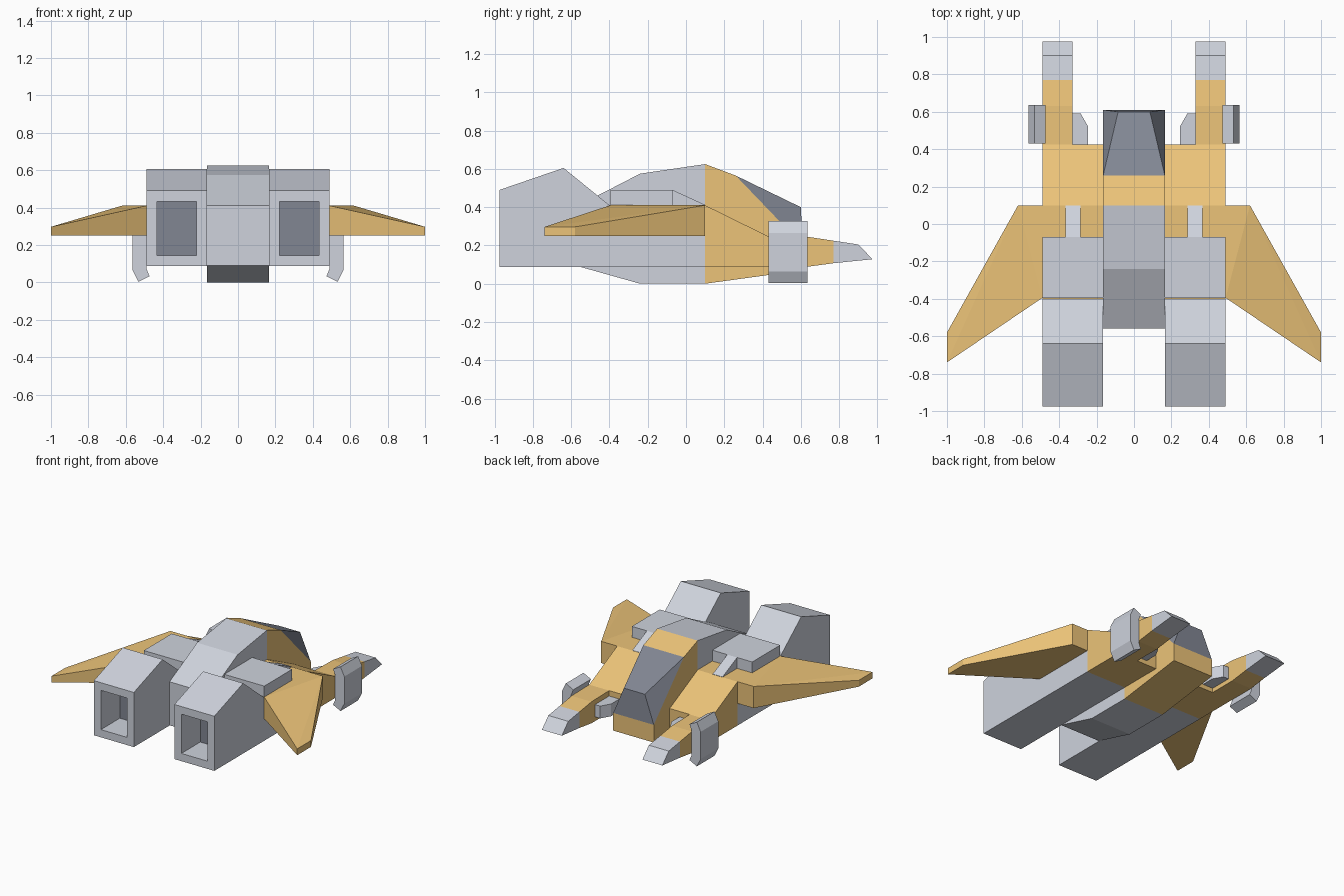
import bpy, bmesh

if "Cube" in bpy.data.objects:
    bpy.data.objects.remove(bpy.data.objects["Cube"])


def material(name, rgb):
    m = bpy.data.materials.new(name)
    m.diffuse_color = (*rgb, 1)
    m.use_nodes = True
    m.node_tree.nodes["Principled BSDF"].inputs["Base Color"].default_value = m.diffuse_color
    return m


GREY = material("light_grey", (0.62, 0.65, 0.72))
YELLOW = material("yellow", (0.84, 0.55, 0.19))
DARK = material("dark_grey", (0.22, 0.24, 0.29))


def finish(name, bm, mirror=True, pick=lambda c, n: 0):
    """Colour faces by position, make the object, mirror it across x."""
    bmesh.ops.recalc_face_normals(bm, faces=bm.faces)
    for f in bm.faces:
        f.material_index = pick(f.calc_center_median(), f.normal)
    me = bpy.data.meshes.new(name)
    bm.to_mesh(me)
    bm.free()
    for m in (GREY, YELLOW, DARK):
        me.materials.append(m)
    ob = bpy.data.objects.new(name, me)
    bpy.context.collection.objects.link(ob)
    if mirror:
        ob.modifiers.new("Mirror", 'MIRROR')
    return ob


def solid(verts, faces):
    bm = bmesh.new()
    vs = [bm.verts.new(v) for v in verts]
    for f in faces:
        bm.faces.new([vs[i] for i in f])
    bmesh.ops.recalc_face_normals(bm, faces=bm.faces)
    return bm


def prism(low, high, cut=None):
    """Join two matching outlines; optionally split the result at y = cut."""
    n = len(low)
    faces = [list(range(n)), list(range(n, 2 * n))]
    faces += [(i, (i + 1) % n, n + (i + 1) % n, n + i) for i in range(n)]
    bm = solid(low + high, faces)
    if cut is not None:
        bmesh.ops.bisect_plane(bm, geom=bm.verts[:] + bm.edges[:] + bm.faces[:],
                               dist=1e-5, plane_co=(0, cut, 0), plane_no=(0, 1, 0))
    return bm


def side_prism(x0, x1, yz, cut=None):
    return prism([(x0, y, z) for y, z in yz], [(x1, y, z) for y, z in yz], cut)


# Central fuselage, open where the canopy sits
W = 0.165
bm = side_prism(-W, W, [(-.56, .09), (-.24, 0), (.1, 0), (.61, .07), (.61, .2),
                        (.26, .565), (.1, .625), (-.24, .575), (-.56, .41)], .1)
hole = [f for f in bm.faces if f.normal.y > .5 and f.normal.z > .5]
bmesh.ops.delete(bm, geom=hole, context='FACES_ONLY')
finish("fuselage", bm, False, lambda c, n: int(c.y > .1))

# Faceted canopy
bm = solid([(-W, .26, .565), (W, .26, .565), (.085, .6, .4), (-.085, .6, .4),
            (-W, .61, .2), (W, .61, .2)],
           [(0, 1, 2, 3), (3, 2, 5, 4), (0, 3, 4), (1, 5, 2)])
finish("canopy", bm, False, lambda c, n: 2)

# Engine block and shoulder with recessed nozzle
bm = side_prism(W, .49, [(-.975, .088), (-.975, .49), (-.64, .605), (-.4, .41),
                         (.1, .41), (.425, .25), (.425, .088)], .1)
rear = [f for f in bm.faces if f.normal.y < -.9]
bmesh.ops.inset_individual(bm, faces=rear, thickness=.08)
out = bmesh.ops.extrude_discrete_faces(bm, faces=rear)
for f in out["faces"]:
    bmesh.ops.translate(bm, verts=f.verts[:], vec=(0, .22, 0))


def engine_colour(c, n):
    if c.y > .1 or (n.z > .9 and c.y > -.4):
        return 1
    inside = .24 < c.x < .415 and .16 < c.z < .42 and -.97 < c.y < -.7
    return 2 if inside else 0


finish("engine_block", bm, True, engine_colour)

# Forward prongs with grey tips
bm = side_prism(.328, .49, [(.425, .25), (.63, .246), (.9, .205), (.975, .128),
                            (.77, .107), (.63, .088), (.425, .088)], .77)
finish("prong", bm, True, lambda c, n: int(c.y < .77))

# Raised deck plates and their sloping tongues
bm = side_prism(W, .49, [(-.395, .41), (-.395, .49), (-.07, .49), (-.07, .41)])
finish("deck_plate", bm)
bm = side_prism(.287, .367, [(-.07, .41), (-.07, .49), (.1, .412), (.1, .41)])
finish("deck_tongue", bm)

# Swept wings
bm = solid([(.49, .1, .25), (.62, .1, .25), (1, -.58, .25), (1, -.74, .25), (.49, -.395, .25),
            (.49, .1, .41), (.62, .1, .41), (1, -.58, .297), (1, -.74, .297), (.49, -.395, .41)],
           [(0, 1, 2, 3, 4), (5, 6, 9), (6, 8, 9), (6, 7, 8),
            (0, 1, 6, 5), (1, 2, 7, 6), (2, 3, 8, 7), (3, 4, 9, 8), (4, 0, 5, 9)])
finish("wing", bm, True, lambda c, n: 1)

# Curled guard panels outside the prongs
guard = [(.533, .328), (.564, .265), (.564, .065), (.533, .003),
         (.473, .033), (.49, .075), (.49, .255), (.473, .297)]
bm = prism([(x, .43, z) for x, z in guard], [(x, .635, z) for x, z in guard])
finish("guard_panel", bm)

# Small chamfered pods inside the prongs
pod = [(.328, .425), (.245, .425), (.245, .52), (.285, .59), (.328, .59)]
bm = prism([(x, y, .12) for x, y in pod], [(x, y, .21) for x, y in pod])
finish("inner_pod", bm)
